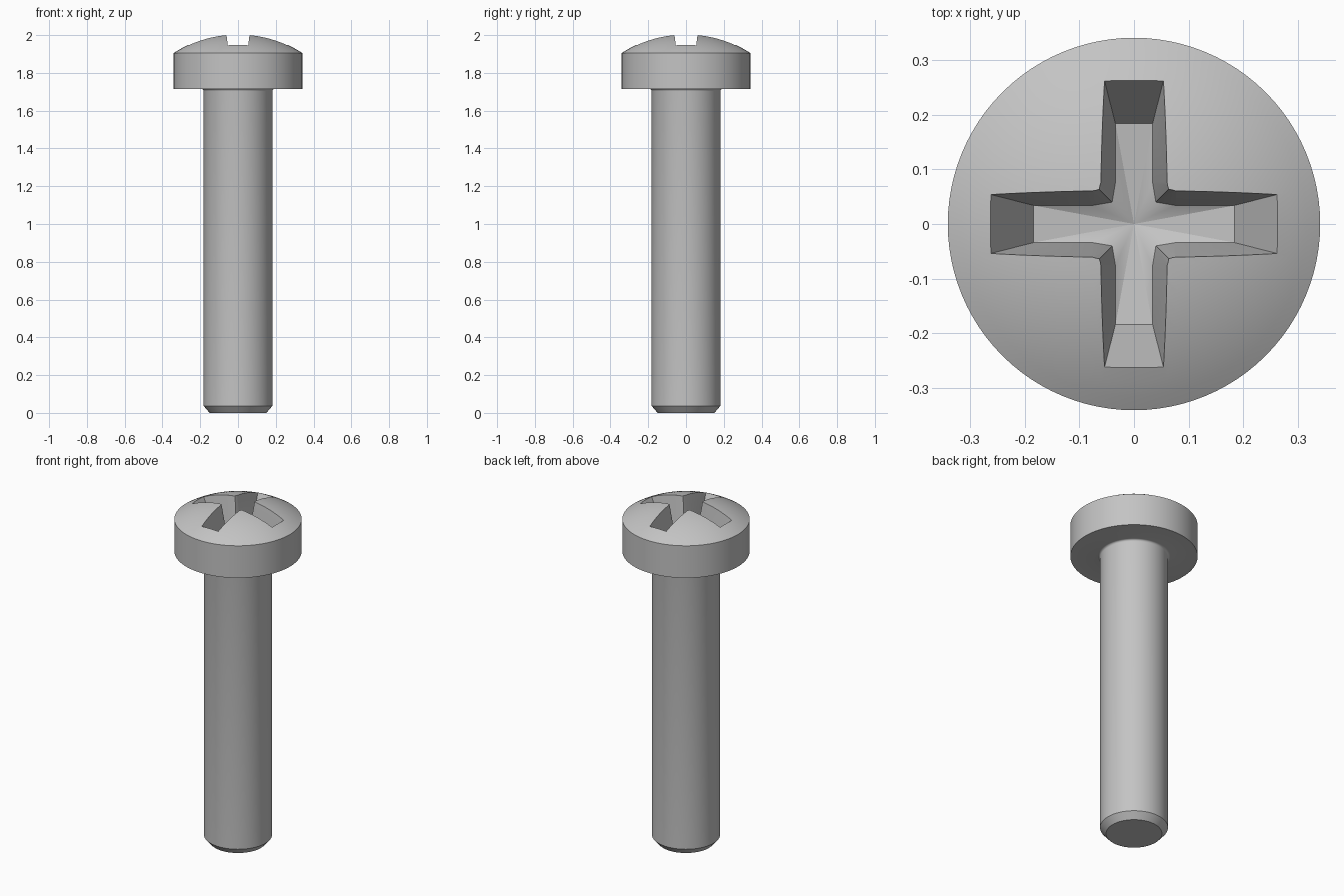
import bpy, bmesh, math
from mathutils import Vector

cube = bpy.data.objects.get("Cube")
if cube:
    bpy.data.objects.remove(cube, do_unlink=True)

# Plain grey metal
metal = bpy.data.materials.new("grey_metal")
metal.use_nodes = True
colour = (0.55, 0.55, 0.55, 1)
metal.diffuse_color = colour
metal.node_tree.nodes["Principled BSDF"].inputs["Base Color"].default_value = colour


def finish(bm, name):
    bmesh.ops.recalc_face_normals(bm, faces=bm.faces)
    mesh = bpy.data.meshes.new(name)
    bm.to_mesh(mesh)
    bm.free()
    mesh.materials.append(metal)
    obj = bpy.data.objects.new(name, mesh)
    bpy.context.collection.objects.link(obj)
    return obj


def lathe(profile, name, steps=96):
    bm = bmesh.new()
    verts = [bm.verts.new((r, 0, z)) for r, z in profile]
    edges = [bm.edges.new(pair) for pair in zip(verts, verts[1:])]
    bmesh.ops.spin(bm, geom=verts + edges, cent=(0, 0, 0), axis=(0, 0, 1),
                   angle=math.tau, steps=steps)
    bmesh.ops.remove_doubles(bm, verts=bm.verts, dist=1e-5)
    return finish(bm, name)


# Screw profile: chamfered tip, shank, small fillet, head side and dome
shank_r, head_r = 0.182, 0.341
under, rim, apex = 1.715, 1.905, 2.006
profile = [(0, 0), (0.15, 0), (shank_r, 0.037)]
fillet = 0.012
for i in range(5):
    a = math.pi / 2 * i / 4
    profile.append((shank_r + fillet * (1 - math.cos(a)),
                    under - fillet * (1 - math.sin(a))))
profile += [(head_r, under), (head_r, rim)]
rise = apex - rim
dome_r = (head_r ** 2 + rise ** 2) / (2 * rise)
sweep = math.asin(head_r / dome_r)
rings = 12
for i in range(rings - 1, -1, -1):
    a = sweep * i / rings
    profile.append((dome_r * math.sin(a), apex - dome_r * (1 - math.cos(a))))
screw = lathe(profile, "screw")

# Tapered cross recess, built as a cutter
floor_z, top_z = 1.79, 2.05


def cross_loop(bm, z):
    t = z - floor_z
    end, half, corner = 0.184 + 0.5 * t, 0.034 + 0.128 * t, 0.04 + 0.113 * t
    quarter = [(end, -half), (end, half), (0.076, half),
               (corner, corner), (half, 0.076)]
    turns = ((1, 0), (0, 1), (-1, 0), (0, -1))
    return [bm.verts.new((x * c - y * s, x * s + y * c, z))
            for c, s in turns for x, y in quarter]


bm = bmesh.new()
low, high = cross_loop(bm, floor_z), cross_loop(bm, top_z)
pit = bm.verts.new(Vector((0, 0, floor_z - 0.02)))
count = len(low)
for i in range(count):
    j = (i + 1) % count
    bm.faces.new((low[i], low[j], high[j], high[i]))
    bm.faces.new((low[j], low[i], pit))
bm.faces.new(high)
cutter = finish(bm, "recess_cutter")
cutter.hide_render = True

# Cut the recess into the head
cut = screw.modifiers.new("recess", "BOOLEAN")
cut.operation = "DIFFERENCE"
cut.solver = "EXACT"
cut.object = cutter
bpy.ops.object.select_all(action="DESELECT")
screw.select_set(True)
bpy.context.view_layer.objects.active = screw
bpy.ops.object.modifier_apply(modifier=cut.name)
bpy.data.objects.remove(cutter, do_unlink=True)
bpy.ops.object.shade_smooth_by_angle(angle=math.radians(30))
